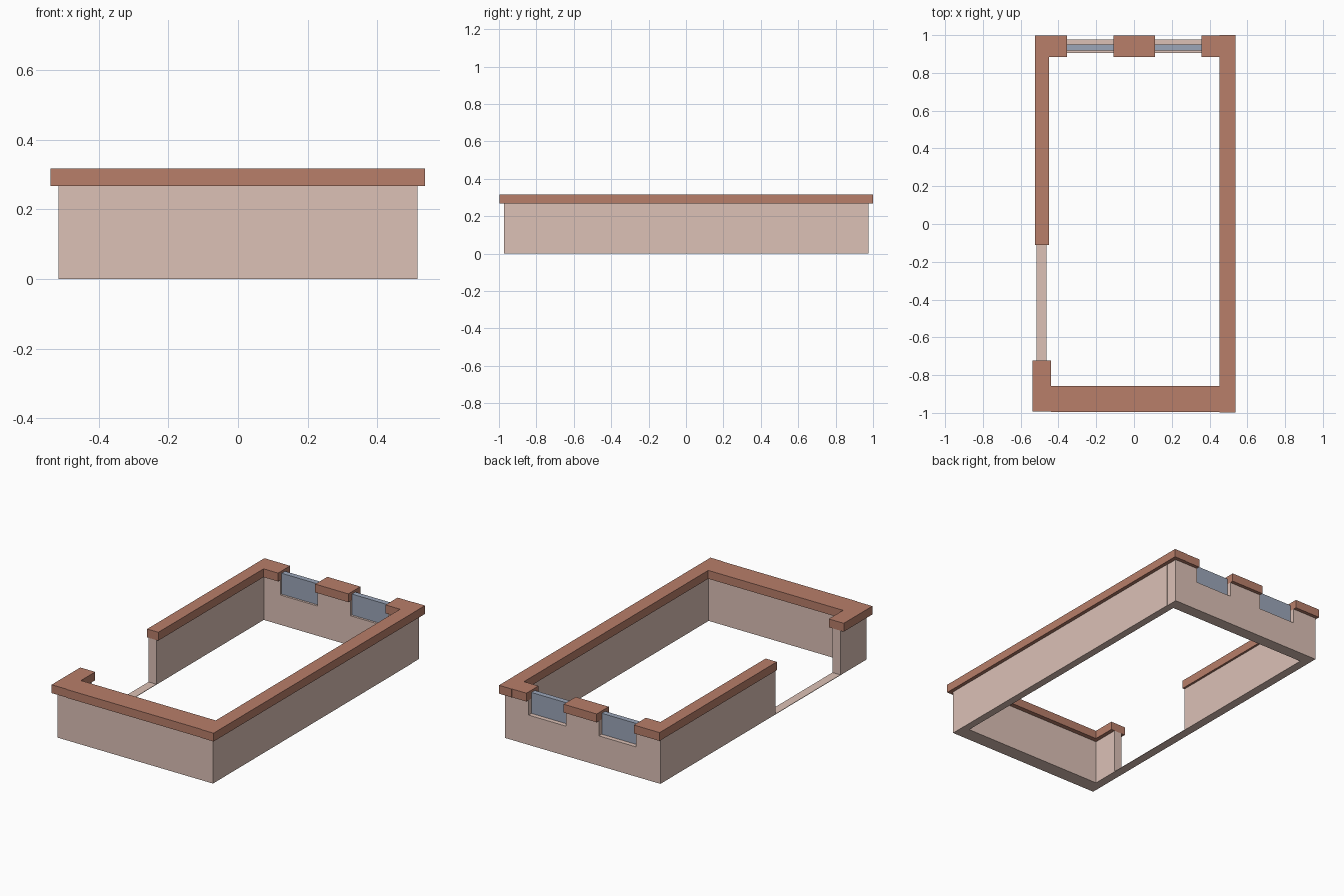
import bpy

if "Cube" in bpy.data.objects:
    bpy.data.objects.remove(bpy.data.objects["Cube"])


def material(name, color):
    m = bpy.data.materials.new(name)
    m.diffuse_color = (*color, 1)
    m.use_nodes = True
    m.node_tree.nodes["Principled BSDF"].inputs["Base Color"].default_value = m.diffuse_color
    return m


PLASTER = material("plaster", (0.716, 0.533, 0.468))
COPING = material("coping", (0.479, 0.209, 0.144))
GLASS = material("glass", (0.33, 0.38, 0.485))


def box(name, x, y, z, mat):
    """Axis-aligned box from (min, max) pairs."""
    bpy.ops.mesh.primitive_cube_add(
        size=1, location=[(a + b) / 2 for a, b in (x, y, z)])
    ob = bpy.context.object
    ob.name = name
    ob.scale = [b - a for a, b in (x, y, z)]
    bpy.ops.object.transform_apply(location=False, rotation=False, scale=True)
    ob.data.materials.append(mat)
    return ob


SILL, WALL, TOP = 0.178, 0.267, 0.317
DOOR = (-0.722, -0.11)                          # doorway in the left wall
WINDOWS = [(-0.354, -0.108), (0.111, 0.357)]    # openings in the back wall
BACK = (0.905, 0.977)
LEFT = (-0.515, -0.463)

# Solid walls
box("front_wall", (-0.515, 0.515), (-0.972, -0.885), (0, WALL), PLASTER)
box("right_wall", (0.47, 0.515), (-0.885, 0.905), (0, WALL), PLASTER)
box("left_wall", LEFT, (DOOR[1], 0.905), (0, WALL), PLASTER)
box("left_wall_stub", LEFT, (-0.885, DOOR[0]), (0, WALL), PLASTER)
box("door_threshold", LEFT, DOOR, (0, 0.003), PLASTER)

# Back wall: low run with piers between the windows
box("back_wall_base", (-0.515, 0.513), BACK, (0, SILL), PLASTER)
piers = [(-0.515, WINDOWS[0][0]), (WINDOWS[0][1], WINDOWS[1][0]),
         (WINDOWS[1][1], 0.513)]
for i, x in enumerate(piers):
    box(f"back_pier_{i}", x, BACK, (SILL, WALL), PLASTER)

# Window panes
for i, x in enumerate(WINDOWS):
    box(f"window_pane_{i}", x, (0.918, 0.95), (SILL, 0.303), GLASS)

# Coping along the wall tops
CAP = (WALL, TOP)
box("right_coping", (0.453, 0.537), (-0.998, 1.0), CAP, COPING)
box("front_coping", (-0.439, 0.453), (-0.995, -0.857), CAP, COPING)
box("stub_coping", (-0.538, -0.439), (-0.992, DOOR[0]), CAP, COPING)
box("left_coping", (-0.524, -0.45), (DOOR[1], 0.884), CAP, COPING)
caps = [(-0.524, WINDOWS[0][0]), (WINDOWS[0][1], WINDOWS[1][0]),
        (WINDOWS[1][1], 0.453)]
for i, x in enumerate(caps):
    box(f"back_coping_{i}", x, (0.884, 0.998), CAP, COPING)
